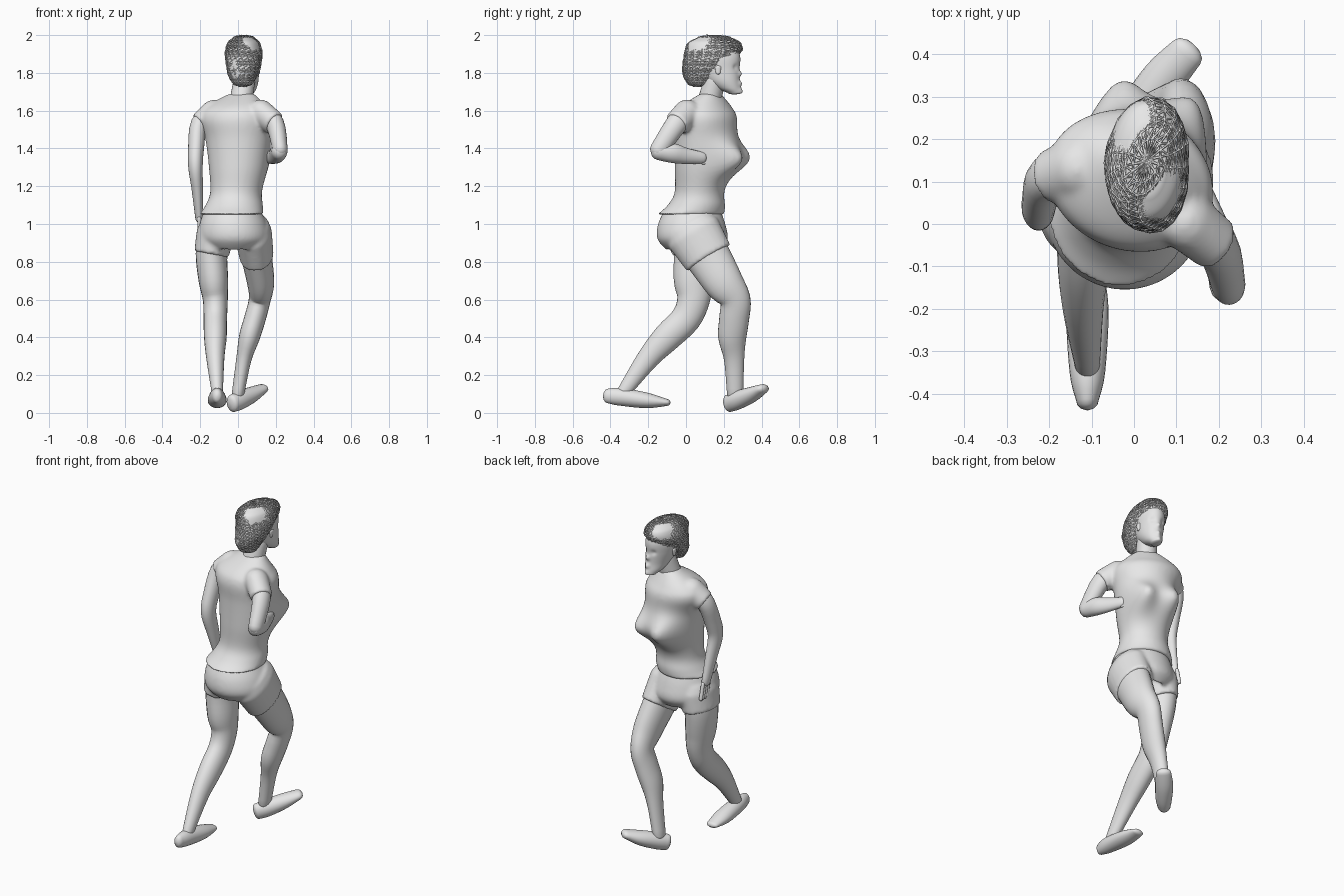
import bpy, bmesh, math, random
from mathutils import Vector

random.seed(4)
default_cube = bpy.data.objects.get("Cube")
if default_cube:
    bpy.data.objects.remove(default_cube)

# One plain grey for the whole figure
GREY = (.8, .8, .8, 1)
grey = bpy.data.materials.new("plain grey")
grey.use_nodes = True
grey.diffuse_color = GREY
grey.node_tree.nodes["Principled BSDF"].inputs["Base Color"].default_value = GREY
parts = []


def blend(pair, share):
    """Value between the two ends of a pair."""
    start, end = pair
    return start + (end - start) * share


def spline(rings, steps):
    """Smooth curve passing through every ring value."""
    last = len(rings) - 1
    curve = []
    for index in range(last):
        before, here = rings[max(index - 1, 0)], rings[index]
        there, after = rings[index + 1], rings[min(index + 2, last)]
        for step in range(steps):
            t = step / steps
            ease = t * t * (3 - 2 * t)
            leave = t * (1 - t) ** 2 / 2
            arrive = t * t * (t - 1) / 2
            curve.append([h + (n - h) * ease + (n - b) * leave + (a - h) * arrive
                          for b, h, n, a in zip(before, here, there, after)])
    curve.append(list(rings[last]))
    return curve


def dome(section, length, direction):
    """Shrinking sections that round off the end of a loft."""
    centre, side, front, width, depth, normal = section
    reach = min(width, depth) * length * direction
    angles = [math.pi * step / 6.5 for step in range(1, 4)]
    return [(centre + normal * reach * math.sin(angle), side, front,
             width * math.cos(angle), depth * math.cos(angle), normal)
            for angle in angles]


def loft(name, rings, depth=(1, 1), yaw=(0, 0), level=False, caps=(1, 1),
         detail=1, grow=1, rough=0, bumps=(), bump_direction=(.2, 1, 0)):
    """Skin oval rings (x, y, z, half width); depth and yaw run from first end to last."""
    curve = spline(rings, int(4 * detail))
    sides = int(24 * detail)
    last = len(curve) - 1
    sections = []
    for index, (x, y, z, radius) in enumerate(curve):
        ahead = Vector(curve[min(index + 1, last)][:3])
        behind = Vector(curve[max(index - 1, 0)][:3])
        normal = Vector((0, 0, 1)) if level else (ahead - behind).normalized()
        share = index / last
        angle = math.radians(blend(yaw, share))
        side = Vector((math.cos(angle), math.sin(angle), 0))
        side = (side - normal * side.dot(normal)).normalized()
        width = radius * grow
        sections.append((Vector((x, y, z)), side, normal.cross(side),
                         width, width * blend(depth, share), normal))
    start_cap, end_cap = caps
    first, final = sections[0], sections[-1]
    if start_cap:
        sections = dome(first, start_cap, -1)[::-1] + sections
    if end_cap:
        sections = sections + dome(final, end_cap, 1)

    bm = bmesh.new()
    loops = []
    for centre, side, front, width, thick, normal in sections:
        loop = []
        for index in range(sides):
            angle = math.tau * index / sides
            offset = side * width * math.cos(angle) + front * thick * math.sin(angle)
            point = centre + offset * (1 + random.uniform(-rough, rough))
            shift = sum(push * math.exp(-((point - Vector(middle)).length / size) ** 2)
                        for *middle, size, push in bumps)
            loop.append(bm.verts.new(point + Vector(bump_direction) * shift))
        loops.append(loop)
    for lower, upper in zip(loops, loops[1:]):
        for index in range(sides):
            bm.faces.new((lower[index - 1], lower[index], upper[index], upper[index - 1]))
    bm.faces.new(loops[0][::-1])
    bm.faces.new(loops[-1])
    bmesh.ops.recalc_face_normals(bm, faces=bm.faces)
    mesh = bpy.data.meshes.new(name)
    bm.to_mesh(mesh)
    bm.free()
    mesh.materials.append(grey)
    obj = bpy.data.objects.new(name, mesh)
    bpy.context.collection.objects.link(obj)
    parts.append(obj)
    return obj


def select(objects):
    bpy.ops.object.select_all(action="DESELECT")
    for obj in objects:
        obj.select_set(True)
    bpy.context.view_layer.objects.active = objects[0]


def fuse(name, pieces, relax):
    """Join overlapping pieces into one continuous garment."""
    for piece in pieces[1:]:
        parts.remove(piece)
    select(pieces)
    bpy.ops.object.join()
    garment = pieces[0]
    garment.name = name
    merge = garment.modifiers.new("merge", "REMESH")
    merge.mode = "VOXEL"
    merge.voxel_size = .009
    merge.use_smooth_shade = True
    soften = garment.modifiers.new("soften", "SMOOTH")
    soften.iterations = relax


def fingers(name, wrist_ring, spread, reach):
    """Four fingers fanned beside each other beyond the last ring of an arm."""
    *wrist, radius = wrist_ring
    for index in range(4):
        base = Vector(wrist) + Vector(spread) * (index - 1.5)
        tip = base + Vector(reach)
        loft(f"{name}_{index + 1}", [(*base, radius / 2), (*tip, radius / 2)])


# Shirt body, twisting from the hem to the shoulders, with a full chest
shirt = [loft("shirt", [(-.035, .025, 1.05, .17), (-.02, .055, 1.1, .152),
                        (-.01, .07, 1.17, .137), (0, .08, 1.3, .155),
                        (0, .09, 1.45, .175), (-.01, .1, 1.56, .2),
                        (-.01, .105, 1.62, .17), (.02, .13, 1.69, .07)],
              depth=(1.05, .7), yaw=(8, -30), level=True, caps=(0, 0), detail=2,
              bumps=[(-.07, .24, 1.34, .09, .11), (.13, .17, 1.34, .085, .105),
                     (.03, .22, 1.4, .13, .035)])]

# Hips of the shorts, with a slight cleft between the buttocks
shorts = [loft("shorts_hips", [(-.03, .035, 1.08, .145), (-.025, .03, 1, .178),
                               (-.02, .035, .92, .186), (-.02, .04, .86, .14)],
               yaw=(8, 8), level=True, caps=(0, .5), detail=2)]

# Legs, with the legs of the shorts grown from their upper rings
FORWARD_LEG = [(.08, .04, .95, .09), (.1, .12, .82, .081), (.12, .2, .69, .072),
               (.115, .26, .6, .058), (.09, .255, .5, .057), (.06, .245, .4, .055),
               (.03, .255, .28, .04), (0, .26, .1, .033)]
REAR_LEG = [(-.12, .05, .95, .09), (-.14, .05, .84, .084), (-.13, .04, .7, .078),
            (-.12, .04, .6, .066), (-.12, 0, .5, .062), (-.12, -.1, .4, .06),
            (-.12, -.2, .29, .048), (-.11, -.33, .11, .03)]
for name, leg, depth in (("forward", FORWARD_LEG, (1.5, 1.3)), ("rear", REAR_LEG, (1.4, 1.2))):
    loft(f"{name}_leg", leg, depth=depth)
    shorts.append(loft(f"{name}_shorts_leg", leg[:2], depth=(depth[0], depth[0]),
                       caps=(1, 0), grow=1.11))
fuse("shorts", shorts, relax=10)

# Shoes from heel to toe
loft("forward_shoe", [(-.03, .225, .05, .036), (.01, .27, .066, .046),
                      (.07, .345, .096, .05), (.125, .405, .127, .042)],
     depth=(1.3, .6), yaw=(-37, -37), caps=(.5, 1))
loft("rear_shoe", [(-.11, -.415, .09, .027), (-.11, -.35, .085, .042),
                   (-.11, -.2, .065, .05), (-.11, -.1, .055, .036)],
     depth=(1.4, .5), caps=(.9, 1))

# Arms, with short sleeves grown from their upper rings
HANGING_ARM = [(-.13, .135, 1.59, .054), (-.205, .11, 1.53, .046), (-.222, .06, 1.4, .042),
               (-.225, .035, 1.3, .038), (-.215, .06, 1.18, .03), (-.205, .1, 1.03, .021)]
BENT_UPPER_ARM = [(.12, .01, 1.59, .054), (.195, -.05, 1.53, .05), (.223, -.145, 1.39, .04)]
BENT_FOREARM = [(.22, -.145, 1.385, .042), (.21, -.07, 1.375, .042),
                (.19, 0, 1.36, .031), (.16, .09, 1.35, .02)]
for name, arm, depth in (("hanging_arm", HANGING_ARM, (1.1, 1.5)),
                         ("bent_upper_arm", BENT_UPPER_ARM, (1.1, 1.2))):
    loft(name, arm, depth=depth)
    shirt.append(loft(f"{name}_sleeve", arm[:2], depth=(1.1, 1.1), caps=(1, 0), grow=1.25))
fuse("shirt", shirt, relax=12)
loft("bent_forearm", BENT_FOREARM, depth=(1.1, 1.5))
fingers("hanging_finger", HANGING_ARM[-1], spread=(0, .019, 0), reach=(0, .02, -.085))
fingers("bent_finger", BENT_FOREARM[-1], spread=(0, 0, .017), reach=(-.02, .05, 0))

# Neck and head, with nose, lips, chin and eye hollows
loft("neck", [(.015, .12, 1.64, .062), (.035, .155, 1.77, .056)])
loft("head", [(.055, .255, 1.695, .03), (.05, .225, 1.72, .048), (.045, .195, 1.76, .062),
              (.035, .17, 1.82, .074), (.03, .155, 1.88, .08), (.03, .15, 1.94, .07)],
     depth=(1.2, 1.8), yaw=(-12, -12), level=True, caps=(.3, .4), detail=3,
     bumps=[(.065, .295, 1.795, .015, .03), (.065, .29, 1.745, .016, .014),
            (.065, .29, 1.705, .018, .01), (.096, .27, 1.83, .016, -.01),
            (.025, .285, 1.83, .016, -.01)])
for name, x in (("forward_ear", .108), ("rear_ear", -.04)):
    loft(name, [(x, .17, 1.8, .008), (x, .17, 1.83, .009)], depth=(1.5, 2))

# Cropped hair cap covered by a net of fine strands
HAIR = [(.025, .06, 1.745, .05), (.025, .07, 1.78, .07), (.03, .095, 1.83, .086),
        (.03, .125, 1.88, .093), (.03, .145, 1.92, .093), (.03, .15, 1.96, .078),
        (.03, .15, 1.983, .05)]
loft("hair_cap", HAIR, depth=(1, 1.85), level=True, caps=(.3, .15), detail=2)
net = loft("hair_strands", HAIR, depth=(1, 1.85), yaw=(25, -20), level=True,
           caps=(.3, .3), grow=1.04, rough=.02, detail=.75)
crossing = net.modifiers.new("crossed strands", "TRIANGULATE")
crossing.quad_method = "FIXED"
strand = net.modifiers.new("thin strands", "WIREFRAME")
strand.thickness = .005

# Smooth skin, crisp hems
select(parts)
bpy.ops.object.shade_smooth_by_angle(angle=math.radians(50))
